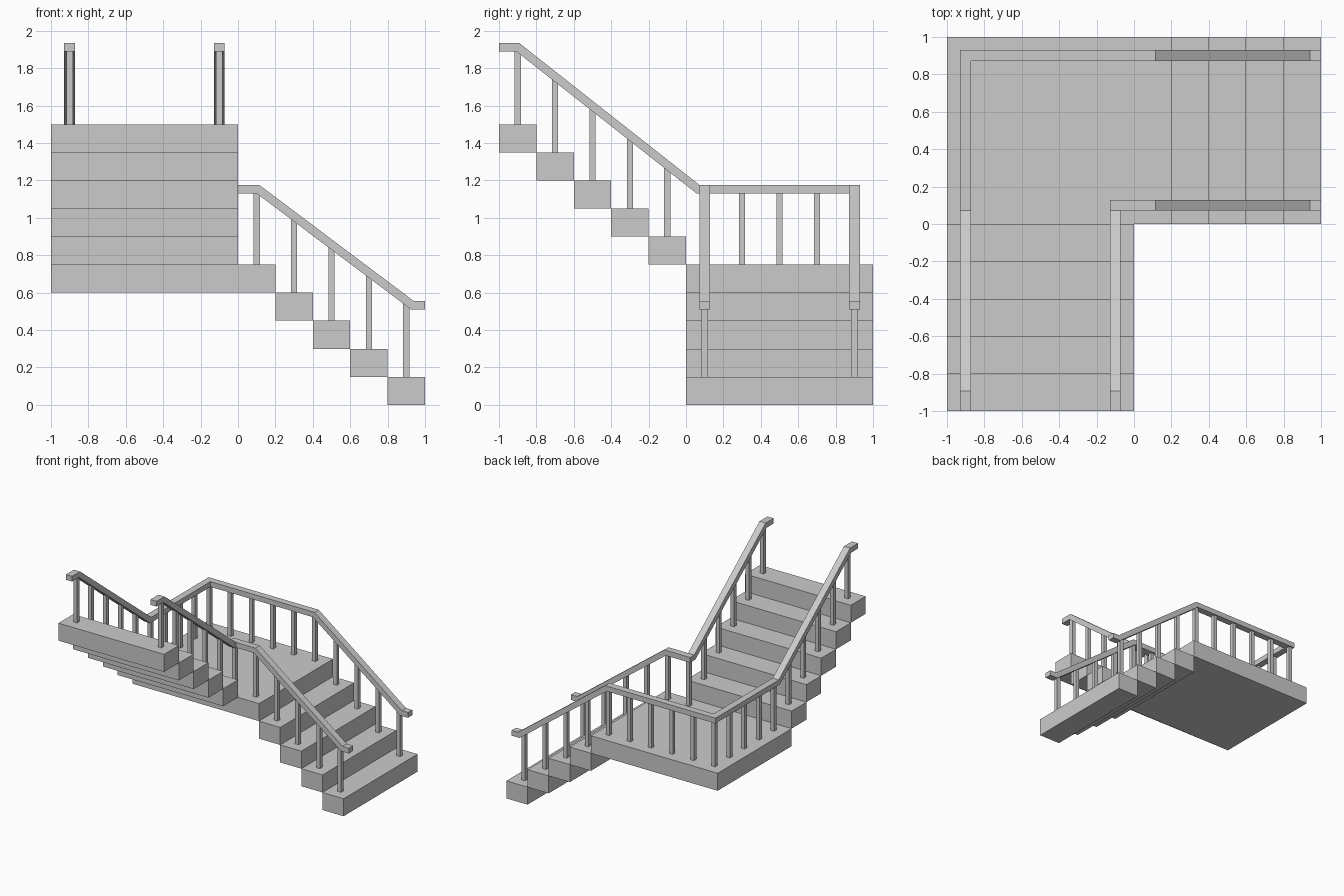
import bpy, bmesh
from mathutils import Vector

if "Cube" in bpy.data.objects:
    bpy.data.objects.remove(bpy.data.objects["Cube"])

RAIL_W, RAIL_H, POST = 0.029, 0.0225, 0.0165   # half sizes


def new_object(name, bm):
    bmesh.ops.recalc_face_normals(bm, faces=bm.faces)
    mesh = bpy.data.meshes.new(name)
    bm.to_mesh(mesh)
    bm.free()
    obj = bpy.data.objects.new(name, mesh)
    bpy.context.collection.objects.link(obj)
    return obj


def box(name, lo, hi):
    bm = bmesh.new()
    bmesh.ops.create_cube(bm, size=1)
    for v in bm.verts:
        v.co = [lo[i] + (v.co[i] + 0.5) * (hi[i] - lo[i]) for i in range(3)]
    return new_object(name, bm)


def sweep(name, path):
    """Rectangular handrail along a path with mitred joints."""
    pts = [Vector(p) for p in path]
    dirs = [(b - a).normalized() for a, b in zip(pts, pts[1:])]
    bm = bmesh.new()
    rings = []
    for i, p in enumerate(pts):
        d = dirs[max(i - 1, 0)]
        n = d + dirs[min(i, len(dirs) - 1)]
        side = d.cross(Vector((0, 0, 1))).normalized()
        up = side.cross(d)
        ring = []
        for a, b in ((-1, -1), (1, -1), (1, 1), (-1, 1)):
            off = side * a * RAIL_W + up * b * RAIL_H
            ring.append(bm.verts.new(p + off - d * (off.dot(n) / d.dot(n))))
        rings.append(ring)
    for r, s in zip(rings, rings[1:]):
        for k in range(4):
            bm.faces.new((r[k], r[(k + 1) % 4], s[(k + 1) % 4], s[k]))
    bm.faces.new(rings[0])
    bm.faces.new(rings[-1])
    return new_object(name, bm)


def baluster(name, x, y, z0, z1):
    box(name, (x - POST, y - POST, z0), (x + POST, y + POST, z1))


# lower flight, landing, upper flight
for i in range(4):
    box(f"lower_step_{i + 1}", (0.8 - 0.2 * i, 0, 0.15 * i), (1 - 0.2 * i, 1, 0.15 * (i + 1)))
box("landing", (-1, 0, 0.6), (0.2, 1, 0.75))
for i in range(5):
    box(f"upper_step_{i + 1}", (-1, -0.2 * (i + 1), 0.75 + 0.15 * i), (0, -0.2 * i, 0.9 + 0.15 * i))

# handrails and their balusters on both sides
Z_LOW, Z_MID, Z_TOP = 0.5325, 1.1525, 1.9125
X_A, X_B, Y_A, Y_B = 0.9325, 0.1075, 0.065, -0.9
for side, c in (("outer", 0.9), ("inner", 0.1)):
    sweep(f"{side}_handrail", [
        (1, c, Z_LOW), (X_A, c, Z_LOW), (X_B, c, Z_MID), (-c, c, Z_MID),
        (-c, Y_A, Z_MID), (-c, Y_B, Z_TOP), (-c, -1, Z_TOP)])
    for i in range(5):
        x, y = 0.9 - 0.2 * i, -0.1 - 0.2 * i
        zx = min(Z_MID, Z_LOW + (Z_MID - Z_LOW) * (X_A - x) / (X_A - X_B))
        zy = Z_MID + (Z_TOP - Z_MID) * (Y_A - y) / (Y_A - Y_B)
        baluster(f"{side}_lower_baluster_{i + 1}", x, c, 0.15 * (i + 1), zx)
        baluster(f"{side}_upper_baluster_{i + 1}", -c, y, 0.9 + 0.15 * i, zy)
    # landing balusters, including the corner one
    n = round((c - 0.1) / 0.2)
    for i in range(n + 1):
        baluster(f"{side}_landing_baluster_x{i + 1}", -0.1 - 0.2 * i, c, 0.75, Z_MID)
    for i in range(n):
        baluster(f"{side}_landing_baluster_y{i + 1}", -c, 0.1 + 0.2 * i, 0.75, Z_MID)
